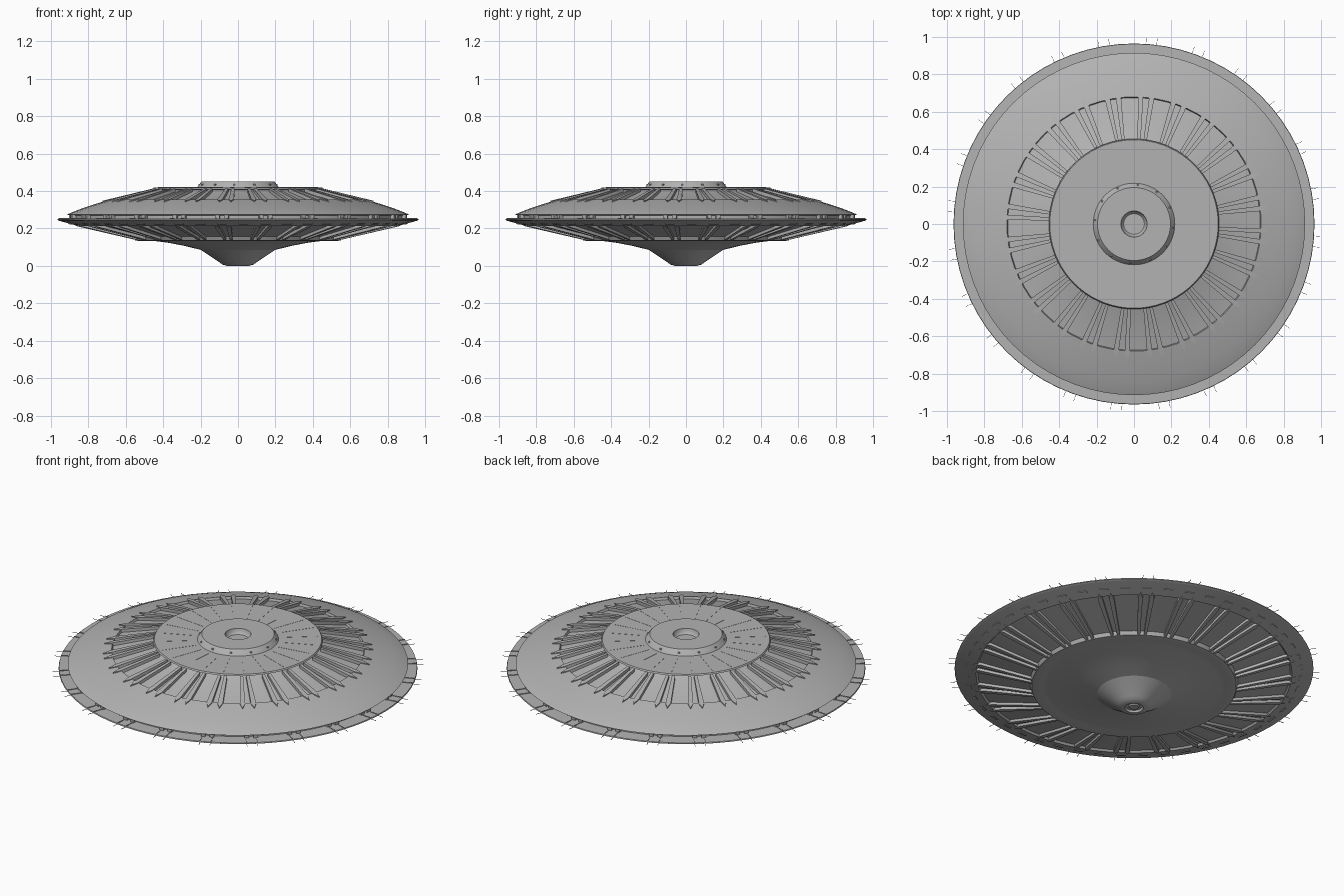
import bpy, bmesh, math
from mathutils import Matrix

cube = bpy.data.objects.get("Cube")
if cube:
    bpy.data.objects.remove(cube, do_unlink=True)

SEG = 72
COUNT = 24
OFFSET = math.radians(-5.5)


def make_material(name, value):
    mat = bpy.data.materials.new(name)
    mat.use_nodes = True
    color = (value, value, value, 1)
    mat.diffuse_color = color
    mat.node_tree.nodes["Principled BSDF"].inputs["Base Color"].default_value = color
    return mat


hull_grey = make_material("hull grey", 0.45)


def finish(name, bm, angle=25):
    bmesh.ops.recalc_face_normals(bm, faces=bm.faces)
    mesh = bpy.data.meshes.new(name)
    bm.to_mesh(mesh)
    bm.free()
    mesh.materials.append(hull_grey)
    obj = bpy.data.objects.new(name, mesh)
    bpy.context.collection.objects.link(obj)
    bpy.ops.object.select_all(action='DESELECT')
    obj.select_set(True)
    bpy.context.view_layer.objects.active = obj
    bpy.ops.object.shade_smooth_by_angle(angle=math.radians(angle))
    return obj


def lathe(name, profile, angle=25):
    """Revolve an (r, z) profile around z."""
    bm = bmesh.new()
    verts = [bm.verts.new((r, 0, z)) for r, z in profile]
    edges = [bm.edges.new(pair) for pair in zip(verts, verts[1:])]
    bmesh.ops.spin(bm, geom=verts + edges, cent=(0, 0, 0), axis=(0, 0, 1),
                   angle=math.tau, steps=SEG, use_duplicate=False)
    bmesh.ops.remove_doubles(bm, verts=bm.verts, dist=0.0001)
    return finish(name, bm, angle)


def ring_of_prisms(name, outline, low, high, mirrored=True, count=COUNT):
    """Repeat an (r, t) outline round the hull between two height functions."""
    bm = bmesh.new()
    for k in range(count):
        turn = Matrix.Rotation(OFFSET + k * math.tau / count, 3, 'Z')
        for side in ((1, -1) if mirrored else (1,)):
            bottom, top = ([bm.verts.new(turn @ Matrix.Diagonal((1, side, 1)) @
                            Matrix.Translation((r, t, f(r))).translation)
                            for r, t in outline] for f in (low, high))
            bm.faces.new(bottom)
            bm.faces.new(top)
            n = len(outline)
            for i in range(n):
                j = (i + 1) % n
                bm.faces.new((bottom[i], bottom[j], top[j], top[i]))
    return finish(name, bm)


def slope(r0, z0, r1, z1):
    return lambda r: z0 + (z1 - z0) * (r - r0) / (r1 - r0)


def level(z):
    return lambda r: z


def box(r0, r1, t0, t1):
    return [(r0, t0), (r1, t0), (r1, t1), (r0, t1)]


# Upper hull: deck, recessed panel band, smooth outer dome and rim groove
lathe("upper_hull", [(0, 0.42), (0.45, 0.42), (0.455, 0.412), (0.44, 0.405),
                     (0.46, 0.395), (0.675, 0.342), (0.68, 0.355),
                     (0.76, 0.332), (0.84, 0.305), (0.89, 0.286),
                     (0.915, 0.274), (0.885, 0.27), (0.885, 0.25)])

# Raised top cap with a bowl in its centre
bowl = [(0.07 * math.sin(a), 0.45 - 0.05 * math.cos(a))
        for a in (i * math.pi / 12 for i in range(7))]
lathe("top_cap", bowl + [(0.195, 0.45), (0.2, 0.445), (0.218, 0.42)])

# Thin rim flange
lathe("rim_flange", [(0.88, 0.254), (0.963, 0.252), (0.965, 0.246),
                     (0.955, 0.241), (0.88, 0.225)])

# Lower hull: outer slope, recessed panels, collar, shallow bowl, nozzle
lathe("lower_hull", [(0.955, 0.241), (0.85, 0.212), (0.84, 0.222),
                     (0.56, 0.157), (0.55, 0.137), (0.53, 0.133),
                     (0.49, 0.138), (0.47, 0.136), (0.38, 0.125),
                     (0.29, 0.108), (0.2, 0.086)])
lathe("nozzle", [(0.2, 0.086), (0.1, 0.02), (0.085, 0.008), (0.06, 0),
                 (0.05, 0), (0.045, 0.012), (0.03, 0.012), (0.025, 0.005),
                 (0, 0.005)])

# Forked ribs on the top and bottom panel bands
ring_of_prisms("upper_ribs",
               [(0.455, 0.008), (0.455, 0.025), (0.685, 0.044),
                (0.725, 0.032), (0.69, 0.016)],
               slope(0.44, 0.38, 0.725, 0.32), slope(0.44, 0.417, 0.725, 0.348))
ring_of_prisms("lower_ribs",
               [(0.54, 0.010), (0.54, 0.024), (0.83, 0.044),
                (0.87, 0.032), (0.83, 0.018)],
               slope(0.54, 0.137, 0.87, 0.214), slope(0.54, 0.165, 0.87, 0.24))

# Brackets in the rim groove, rim seams and fine whiskers beyond the rim
ring_of_prisms("rim_brackets", box(0.88, 0.905, 0.012, 0.036),
               level(0.25), level(0.274))
ring_of_prisms("rim_seams", box(0.9, 0.962, 0.028, 0.031),
               level(0.25), level(0.256))
ring_of_prisms("rim_whiskers", box(0.96, 0.9995, 0.028, 0.030),
               level(0.247), level(0.249))

# Short plates under the rim
ring_of_prisms("under_rim_plates", box(0.89, 0.905, -0.025, 0.025),
               slope(0.85, 0.209, 0.955, 0.238), slope(0.85, 0.218, 0.955, 0.245),
               mirrored=False, count=2 * COUNT)

# Fine radial seams on the deck, and rivets on the cap wall
ring_of_prisms("deck_seams", box(0.24, 0.43, -0.001, 0.001),
               level(0.415), level(0.421), mirrored=False)
ring_of_prisms("cap_rivets", box(0.2, 0.213, -0.005, 0.005),
               level(0.431), level(0.437), mirrored=False, count=12)
